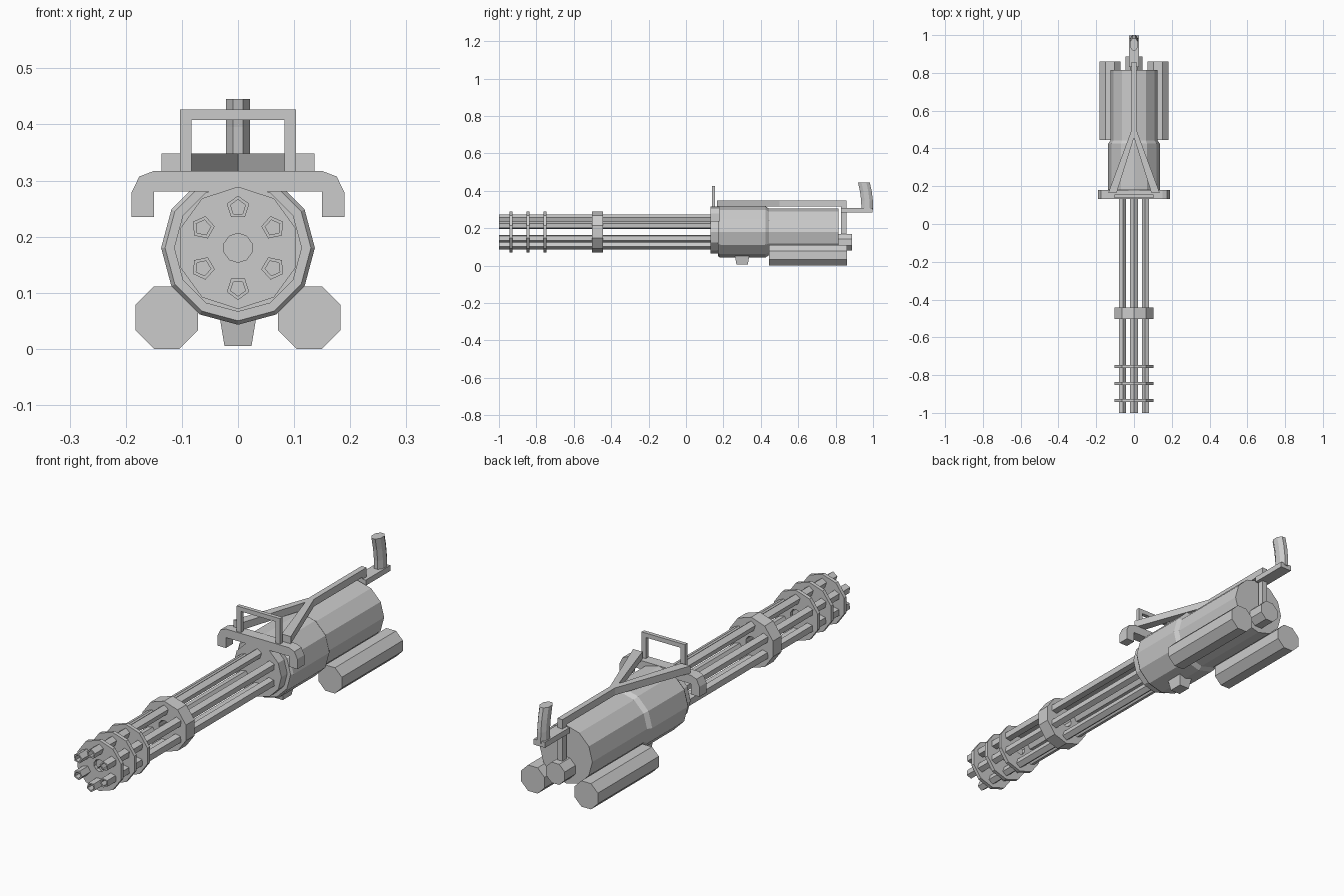
import bpy, bmesh
from math import sin, cos, pi, radians

if "Cube" in bpy.data.objects:
    bpy.data.objects.remove(bpy.data.objects["Cube"])

AXIS_Z = 0.18


def loft(name, rings, closed=False):
    """Skin a list of point rings; cap the ends, or join last ring to first."""
    bm = bmesh.new()
    vs = [[bm.verts.new(p) for p in ring] for ring in rings]
    n = len(rings[0])
    pairs = list(zip(vs, vs[1:])) + ([(vs[-1], vs[0])] if closed else [])
    for a, b in pairs:
        for i in range(n):
            j = (i + 1) % n
            bm.faces.new((a[i], a[j], b[j], b[i]))
    if not closed:
        bm.faces.new(vs[0])
        bm.faces.new(vs[-1])
    bmesh.ops.recalc_face_normals(bm, faces=bm.faces)
    me = bpy.data.meshes.new(name)
    bm.to_mesh(me)
    bm.free()
    ob = bpy.data.objects.new(name, me)
    bpy.context.collection.objects.link(ob)
    return ob


def lathe(name, profile, n, x=0, z=AXIS_Z, turn=0, closed=False):
    """Turn a (y, radius) profile around an axis parallel to y."""
    return loft(name, [[(x + r * sin(turn + 2 * pi * i / n), y,
                         z + r * cos(turn + 2 * pi * i / n)) for i in range(n)]
                       for y, r in profile], closed)


def tube(name, y0, y1, outer, inner, n, **kw):
    return lathe(name, [(y0, inner), (y0, outer), (y1, outer), (y1, inner)],
                 n, closed=True, **kw)


def plate_y(name, pts, y0, y1):
    return loft(name, [[(x, y, z) for x, z in pts] for y in (y0, y1)])


def plate_z(name, pts, z0, z1):
    return loft(name, [[(x, y, z) for x, y in pts] for z in (z0, z1)])


def rect(x, a0, a1):
    return [(-x, a0), (x, a0), (x, a1), (-x, a1)]


def mirrored(half):
    return half + [(-x, v) for x, v in reversed(half)]


# Six hollow barrels around the axis
for i in range(6):
    a = i * pi / 3
    tube(f"barrel_{i + 1}", -1.0, 0.15, 0.021, 0.014, 5,
         x=0.072 * sin(a), z=AXIS_Z + 0.072 * cos(a), turn=a)

# Barrel spacer discs and clamp
for i, y in enumerate((-0.935, -0.845, -0.755)):
    tube(f"spacer_disc_{i + 1}", y - 0.008, y + 0.008, 0.109, 0.026, 10)
tube("barrel_clamp", -0.502, -0.443, 0.109, 0.026, 10)

# Housing: collar, front drum, rear drum
lathe("housing", [(0.132, 0.114), (0.172, 0.114), (0.172, 0.13), (0.182, 0.137),
                  (0.425, 0.137), (0.443, 0.125), (0.815, 0.125)], 12)

# Side canisters
for s, side in ((-1, "left"), (1, "right")):
    lathe(f"canister_{side}", [(0.445, 0.06), (0.86, 0.06)], 8,
          x=0.127 * s, z=0.0555, turn=pi / 8)

# Rear motor
lathe("rear_motor", [(0.80, 0.048), (0.888, 0.048)], 8, z=0.125, turn=pi / 8)

# Foot under the front drum
plate_z("foot", [(-0.024, 0.27), (0.024, 0.27), (0.024, 0.33), (-0.024, 0.33)],
        0.005, 0.07)
foot = bpy.data.objects["foot"]
for v in foot.data.vertices:
    if v.co.z > 0.03:
        v.co.x *= 1.45
        v.co.y = 0.30 + (v.co.y - 0.30) * 1.4

# Front bracket with down-turned ends
plate_y("front_bracket", mirrored([(0.15, 0.28), (0.15, 0.235), (0.19, 0.235),
                                   (0.19, 0.278), (0.176, 0.307), (0.15, 0.317)]),
        0.132, 0.18)

# Upright carrying loop
plate_y("carry_loop", mirrored([(0.083, 0.408), (0.083, 0.315), (0.103, 0.315),
                                (0.103, 0.427)]), 0.138, 0.155)

# Forked top rail
plate_z("top_rail", mirrored([(0.0005, 0.455), (0.092, 0.165), (0.136, 0.165),
                              (0.012, 0.50), (0.012, 0.857)]), 0.317, 0.348)

# Rear post and grip platform
plate_z("rear_post", rect(0.012, 0.83, 0.857), 0.15, 0.32)
plate_z("grip_platform", rect(0.027, 0.83, 0.997), 0.284, 0.308)

# Curved rear grip
rings = []
for z, y in ((0.30, 0.969), (0.345, 0.968), (0.395, 0.962), (0.445, 0.951)):
    rings.append([(0.023 * sin(t), y + 0.034 * cos(t), z)
                  for t in (radians(22.5 + 45 * k) for k in range(8))])
loft("rear_grip", rings)
